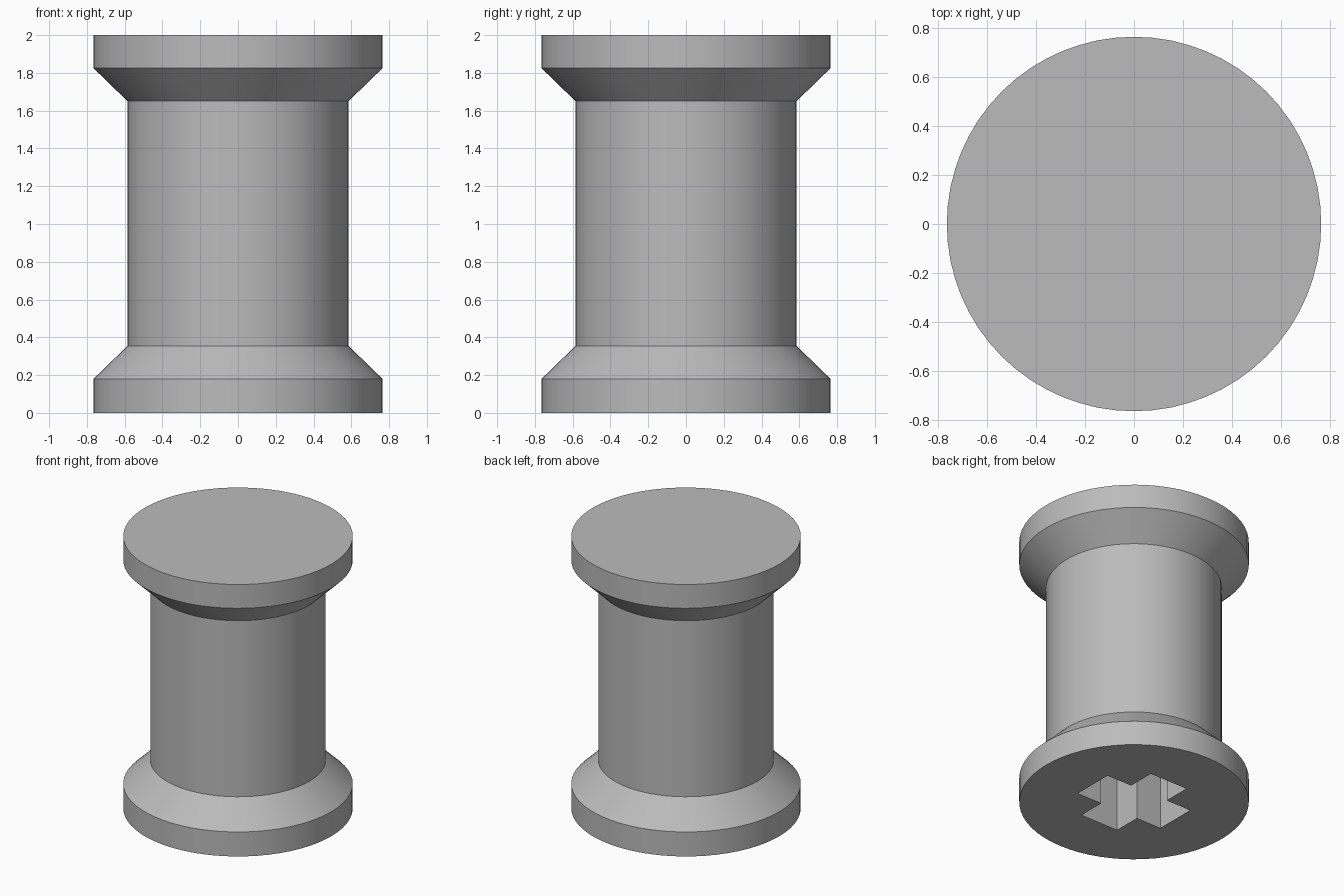
import bpy
import bmesh
import math

cube = bpy.data.objects.get("Cube")
if cube:
    bpy.data.objects.remove(cube, do_unlink=True)

SEGMENTS = 64
SLOT_LONG, SLOT_WIDE, SLOT_DEPTH = 0.72, 0.31, 1.0

grey = bpy.data.materials.new("plain grey")
grey.use_nodes = True
colour = (0.5, 0.5, 0.5, 1)
grey.diffuse_color = colour
grey.node_tree.nodes["Principled BSDF"].inputs["Base Color"].default_value = colour


def add_object(name, bm):
    bmesh.ops.recalc_face_normals(bm, faces=bm.faces)
    mesh = bpy.data.meshes.new(name)
    bm.to_mesh(mesh)
    bm.free()
    mesh.materials.append(grey)
    obj = bpy.data.objects.new(name, mesh)
    bpy.context.collection.objects.link(obj)
    return obj


# Spool body: rim, sloped shoulder, barrel, shoulder, rim
profile = [(0.765, 0), (0.765, 0.18), (0.585, 0.355),
           (0.585, 1.65), (0.765, 1.825), (0.765, 2)]
bm = bmesh.new()
rings = []
for radius, z in profile:
    angles = [2 * math.pi * i / SEGMENTS for i in range(SEGMENTS)]
    rings.append([bm.verts.new((radius * math.cos(a), radius * math.sin(a), z))
                  for a in angles])
for low, high in zip(rings, rings[1:]):
    for i in range(SEGMENTS):
        j = (i + 1) % SEGMENTS
        bm.faces.new((low[i], low[j], high[j], high[i]))
bm.faces.new(rings[0])
bm.faces.new(rings[-1])
spool = add_object("spool_body", bm)

# Cross-shaped cutter for the socket in the underside
long, wide = SLOT_LONG / 2, SLOT_WIDE / 2
bm = bmesh.new()
outline = []
for turn in range(4):
    c, s = round(math.cos(turn * math.pi / 2)), round(math.sin(turn * math.pi / 2))
    for x, y in ((long, -wide), (long, wide), (wide, wide)):
        outline.append(bm.verts.new((x * c - y * s, x * s + y * c, -0.1)))
base = bm.faces.new(outline)
top = bmesh.ops.extrude_face_region(bm, geom=[base])["geom"]
bmesh.ops.translate(bm, vec=(0, 0, SLOT_DEPTH + 0.1),
                    verts=[v for v in top if isinstance(v, bmesh.types.BMVert)])
cutter = add_object("socket_cutter", bm)

# Cut the socket, then discard the cutter
cut = spool.modifiers.new("socket", "BOOLEAN")
cut.operation = "DIFFERENCE"
cut.solver = "EXACT"
cut.object = cutter
bpy.ops.object.select_all(action="DESELECT")
spool.select_set(True)
bpy.context.view_layer.objects.active = spool
bpy.ops.object.modifier_apply(modifier=cut.name)
bpy.data.objects.remove(cutter, do_unlink=True)

bpy.ops.object.shade_smooth_by_angle(angle=math.radians(30))
